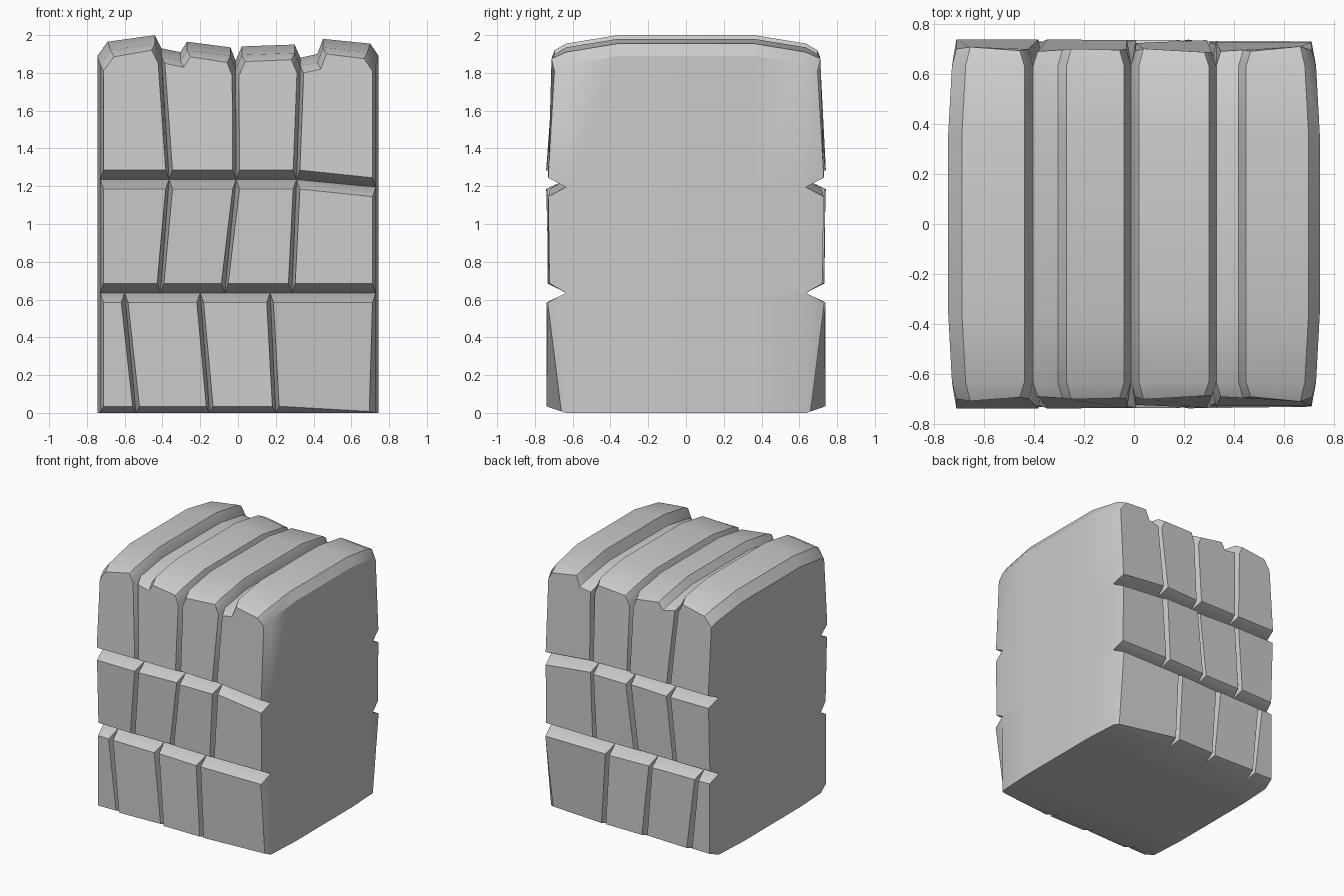
import bpy, bmesh, random

if "Cube" in bpy.data.objects:
    bpy.data.objects.remove(bpy.data.objects["Cube"])
random.seed(4)

SIDE = 0.745      # half width of the block


def stone(name, outline, corner_cut=False):
    """Loft an x-z outline through the wall, with pinched edges front and back."""
    xs = [p[0] for p in outline]
    zs = [p[1] for p in outline]
    cx, cz = (min(xs) + max(xs)) / 2, (min(zs) + max(zs)) / 2
    jitter = [random.uniform(-0.012, 0.012) for _ in outline]

    def ring(y, inset_x, inset_z, side, drop):
        pts = []
        for i, (x, z) in enumerate(outline):
            outer = abs(x) > 0.65
            top = z > 1.8
            dx = (side if outer else inset_x) * (1 if x > cx else -1)
            dz = -drop if top else (inset_z if z < cz else -inset_z)
            if z < 0.01:
                dz = inset_z * 0.7
            yy = y
            if abs(y) > 0.7:
                yy = y + (jitter[i] - (0.03 if top else 0)) * (1 if y > 0 else -1)
                if corner_cut and x > cx and z < cz:
                    yy, dx, dz = (0.66 if y > 0 else -0.66), 0.05, 0.008
            pts.append((x - dx, yy, z + dz))
        return pts

    half = [(0.73, 0.018, 0.05, 0.033, 0.08),
            (0.635, 0, 0, 0.015, 0.045),
            (0.36, 0, 0, 0, 0)]
    sections = [(-h[0],) + h[1:] for h in half] + half[::-1]
    bm = bmesh.new()
    rings = [[bm.verts.new(p) for p in ring(*s)] for s in sections]
    n = len(outline)
    for a, b in zip(rings, rings[1:]):
        for i in range(n):
            j = (i + 1) % n
            bm.faces.new((a[i], a[j], b[j], b[i]))
    bm.faces.new(rings[0])
    bm.faces.new(rings[-1][::-1])
    bmesh.ops.recalc_face_normals(bm, faces=bm.faces)
    me = bpy.data.meshes.new(name)
    bm.to_mesh(me)
    bm.free()
    ob = bpy.data.objects.new(name, me)
    bpy.context.collection.objects.link(ob)
    bpy.ops.object.select_all(action='DESELECT')
    ob.select_set(True)
    bpy.context.view_layer.objects.active = ob
    bpy.ops.object.shade_smooth_by_angle(angle=0.6)


def upper_joint(x):
    return 1.235 if x < 0.35 else 1.195


# Lower and middle courses: seam positions at the bottom and top of each
lower = ([-SIDE, -0.54, -0.15, 0.20, SIDE], [-SIDE, -0.60, -0.20, 0.17, SIDE])
middle = ([-SIDE, -0.41, -0.07, 0.285, SIDE], [-SIDE, -0.365, -0.01, 0.31, SIDE])
for i in range(4):
    b, t = lower
    stone(f"lower_stone_{i + 1}",
          [(b[i], 0), (b[i + 1], 0), (t[i + 1], 0.635), (t[i], 0.635)], i == 3)
    b, t = middle
    stone(f"middle_stone_{i + 1}",
          [(b[i], 0.635), (b[i + 1], 0.635),
           (t[i + 1], upper_joint(t[i + 1])), (t[i], upper_joint(t[i]))])

# Top course: uneven capping slabs, tops listed from right to left
tops = [
    [(-0.405, 1.93), (-0.44, 2.0), (-0.69, 1.965), (-SIDE, 1.89)],
    [(-0.013, 1.865), (-0.04, 1.935), (-0.27, 1.965), (-0.305, 1.91), (-0.405, 1.93)],
    [(0.33, 1.88), (0.30, 1.95), (0.02, 1.94), (-0.013, 1.865)],
    [(SIDE, 1.89), (0.70, 1.955), (0.45, 1.98), (0.42, 1.90), (0.33, 1.88)],
]
b = middle[1]
for i, top in enumerate(tops):
    stone(f"top_stone_{i + 1}",
          [(b[i], upper_joint(b[i])), (b[i + 1], upper_joint(b[i + 1]))] + top)
